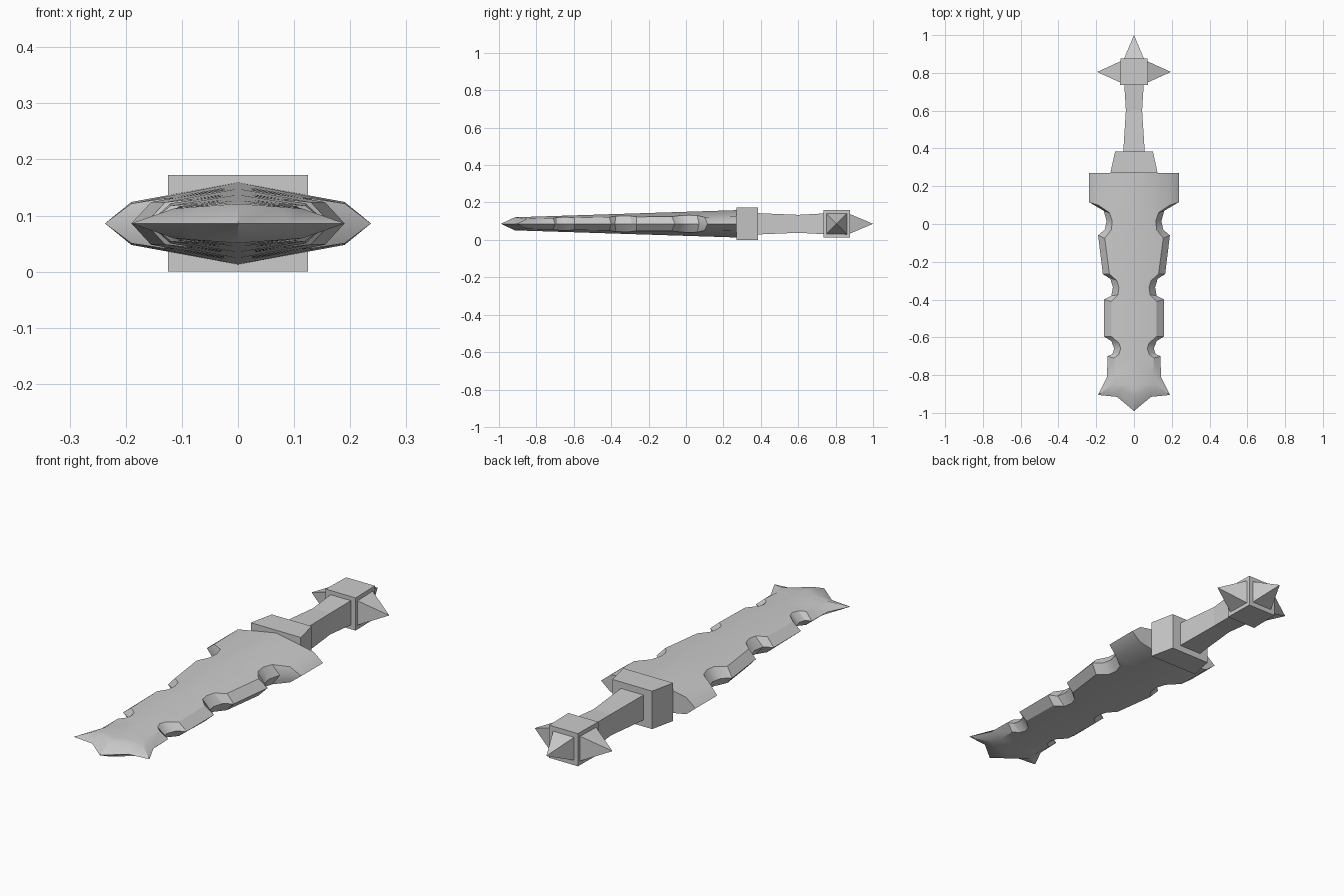
import bpy, bmesh, math
from mathutils import Vector

if "Cube" in bpy.data.objects:
    bpy.data.objects.remove(bpy.data.objects["Cube"])

MID = 0.086  # height of the blade's cutting edge

steel = bpy.data.materials.new("grey steel")
steel.use_nodes = True
GREY = (0.6, 0.6, 0.6, 1)
steel.diffuse_color = GREY
steel.node_tree.nodes["Principled BSDF"].inputs["Base Color"].default_value = GREY


def finish(name, bm):
    bmesh.ops.remove_doubles(bm, verts=bm.verts, dist=0.0005)
    bmesh.ops.recalc_face_normals(bm, faces=bm.faces)
    mesh = bpy.data.meshes.new(name)
    bm.to_mesh(mesh)
    bm.free()
    mesh.materials.append(steel)
    obj = bpy.data.objects.new(name, mesh)
    bpy.context.collection.objects.link(obj)
    return obj


def loft(name, sections):
    """Rectangular sections along y: (y, half width, half height)."""
    bm = bmesh.new()
    rings = [[bm.verts.new((sx * w, y, MID + sz * h))
              for sx, sz in ((-1, -1), (1, -1), (1, 1), (-1, 1))]
             for y, w, h in sections]
    for a, b in zip(rings, rings[1:]):
        for i in range(4):
            j = (i + 1) % 4
            bm.faces.new((a[i], a[j], b[j], b[i]))
    bm.faces.new(rings[0])
    bm.faces.new(rings[-1])
    return finish(name, bm)


def spike(name, centre, direction, length, half):
    """Four-sided pyramid with its base at centre."""
    bm = bmesh.new()
    d = Vector(direction)
    up = Vector((0, 0, 1))
    side = d.cross(up)
    c = Vector(centre)
    base = [bm.verts.new(c + side * half * i + up * half * j)
            for i, j in ((-1, -1), (1, -1), (1, 1), (-1, 1))]
    tip = bm.verts.new(c + d * length)
    bm.faces.new(base)
    for i in range(4):
        bm.faces.new((base[i], base[(i + 1) % 4], tip))
    return finish(name, bm)


# Blade outline: edge x, edge y, bevel x, bevel y
OUTLINE = [
    (.237, .27, .19, .27), (.237, .115, .19, .10),
    (.16, .07, .13, .06), (.145, .015, .115, .015),
    (.155, -.03, .12, -.03), (.19, -.06, .155, -.075),
    (.165, -.265, .13, -.265),
    (.125, -.29, .09, -.30), (.112, -.335, .08, -.335),
    (.12, -.38, .085, -.375), (.16, -.40, .12, -.41),
    (.16, -.595, .12, -.595),
    (.12, -.62, .08, -.63), (.105, -.66, .07, -.66),
    (.115, -.69, .08, -.69), (.14, -.70, .105, -.71),
    (.143, -.81, .10, -.80), (.19, -.905, .115, -.85),
    (.09, -.915, .075, -.87), (0, -.99, 0, -.915),
]


def ridge(y):
    return 0.035 + 0.038 * (y + 0.915) / 1.185


bm = bmesh.new()
for sx in (-1, 1):
    for sz in (-1, 1):
        rows = []
        for ex, ey, bx, by in OUTLINE:
            r = ridge(by)
            pts = ((0, by, r), (bx, by, r * (1 - 2.5 * bx)), (ex, ey, 0))
            rows.append([bm.verts.new((sx * x, y, MID + sz * z)) for x, y, z in pts])
        for a, b in zip(rows, rows[1:]):
            for i in range(2):
                bm.faces.new((a[i], a[i + 1], b[i + 1], b[i]))
        # Flat heel of the blade
        centre = bm.verts.new((0, OUTLINE[0][1], MID))
        bm.faces.new((centre, *rows[0]))
bmesh.ops.dissolve_degenerate(bm, dist=0.0001, edges=bm.edges)
blade = finish("blade", bm)
bpy.context.view_layer.objects.active = blade
blade.select_set(True)
bpy.ops.object.shade_smooth_by_angle(angle=math.radians(30))
blade.select_set(False)

# Hilt
loft("guard", [(.27, .125, .086), (.385, .1, .086)])
loft("grip", [(.38, .057, .057), (.6, .043, .048), (.75, .052, .056)])
loft("pommel", [(.735, .075, .074), (.877, .072, .074)])

# Pommel spikes
spike("back_spike", (0, .87, MID), (0, 1, 0), .13, .055)
for name, s in (("left_spike", 1), ("right_spike", -1)):
    spike(name, (s * .07, .805, MID), (s, 0, 0), .125, .057)
